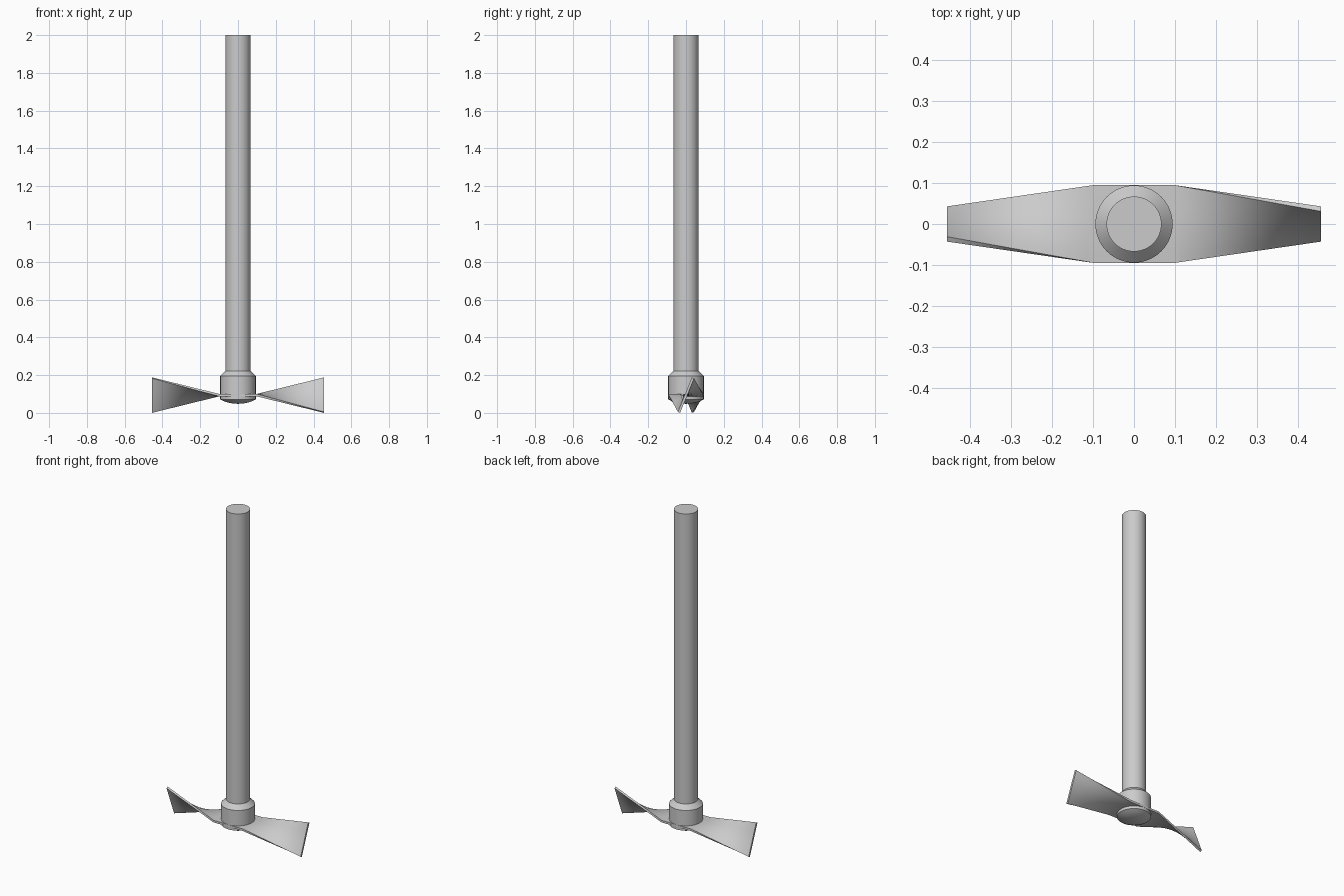
import bpy, bmesh, math
from mathutils import Vector

cube = bpy.data.objects.get("Cube")
if cube:
    bpy.data.objects.remove(cube, do_unlink=True)

GREY = (0.6, 0.6, 0.6, 1)
steel = bpy.data.materials.new("steel_grey")
steel.use_nodes = True
steel.diffuse_color = GREY
steel.node_tree.nodes["Principled BSDF"].inputs["Base Color"].default_value = GREY


def finish(bm, name):
    bmesh.ops.remove_doubles(bm, verts=bm.verts[:], dist=1e-5)
    bmesh.ops.recalc_face_normals(bm, faces=bm.faces[:])
    mesh = bpy.data.meshes.new(name)
    bm.to_mesh(mesh)
    bm.free()
    mesh.materials.append(steel)
    obj = bpy.data.objects.new(name, mesh)
    bpy.context.collection.objects.link(obj)
    bpy.ops.object.select_all(action="DESELECT")
    obj.select_set(True)
    bpy.context.view_layer.objects.active = obj
    bpy.ops.object.shade_smooth_by_angle(angle=math.radians(25))
    return obj


def lathe(name, profile, steps=64):
    bm = bmesh.new()
    verts = [bm.verts.new((r, 0, z)) for r, z in profile]
    edges = [bm.edges.new(pair) for pair in zip(verts, verts[1:])]
    bmesh.ops.spin(bm, geom=verts + edges, cent=(0, 0, 0), axis=(0, 0, 1),
                   angle=math.tau, steps=steps)
    return finish(bm, name)


# Long plain shaft
lathe("shaft", [(0, 0.15), (0.067, 0.15), (0.067, 2), (0, 2)])

# Hub with chamfered collar and shallow rounded nose
lathe("hub", [(0, 0.048), (0.03, 0.05), (0.055, 0.055), (0.076, 0.062), (0.094, 0.071),
              (0.094, 0.195), (0.067, 0.222), (0, 0.222)])

# Twisted two-bladed paddle: straight edges between the flat centre and the steep tips
MID_Z, ROOT_X, TIP_X = 0.094, 0.1, 0.455
HALF_WIDTH, HALF_THICK, TWIST = 0.0945, 0.0065, math.radians(68)
STEPS, ACROSS = 24, 8


def section(half_width, angle):
    c, s = math.cos(angle), math.sin(angle)
    loop = []
    for side in (1, -1):
        for i in range(ACROSS + 1):
            u = side * half_width * (2 * i / ACROSS - 1)
            v = -side * HALF_THICK
            loop.append(Vector((0, u * c - v * s, MID_Z + u * s + v * c)))
    return loop


root = section(HALF_WIDTH, 0)
bm = bmesh.new()
rings = []
stations = [(-1, 1 - i / STEPS) for i in range(STEPS + 1)] + [(1, i / STEPS) for i in range(STEPS + 1)]
for side, t in stations:
    tip = section(0.0985, side * TWIST)
    x = Vector((side * (ROOT_X + t * (TIP_X - ROOT_X)), 0, 0))
    rings.append([bm.verts.new(a.lerp(b, t) + x) for a, b in zip(root, tip)])
for a, b in zip(rings, rings[1:]):
    for i in range(len(a)):
        j = (i + 1) % len(a)
        bm.faces.new((a[i], a[j], b[j], b[i]))
bm.faces.new(rings[0])
bm.faces.new(rings[-1])
finish(bm, "twisted_blades")
